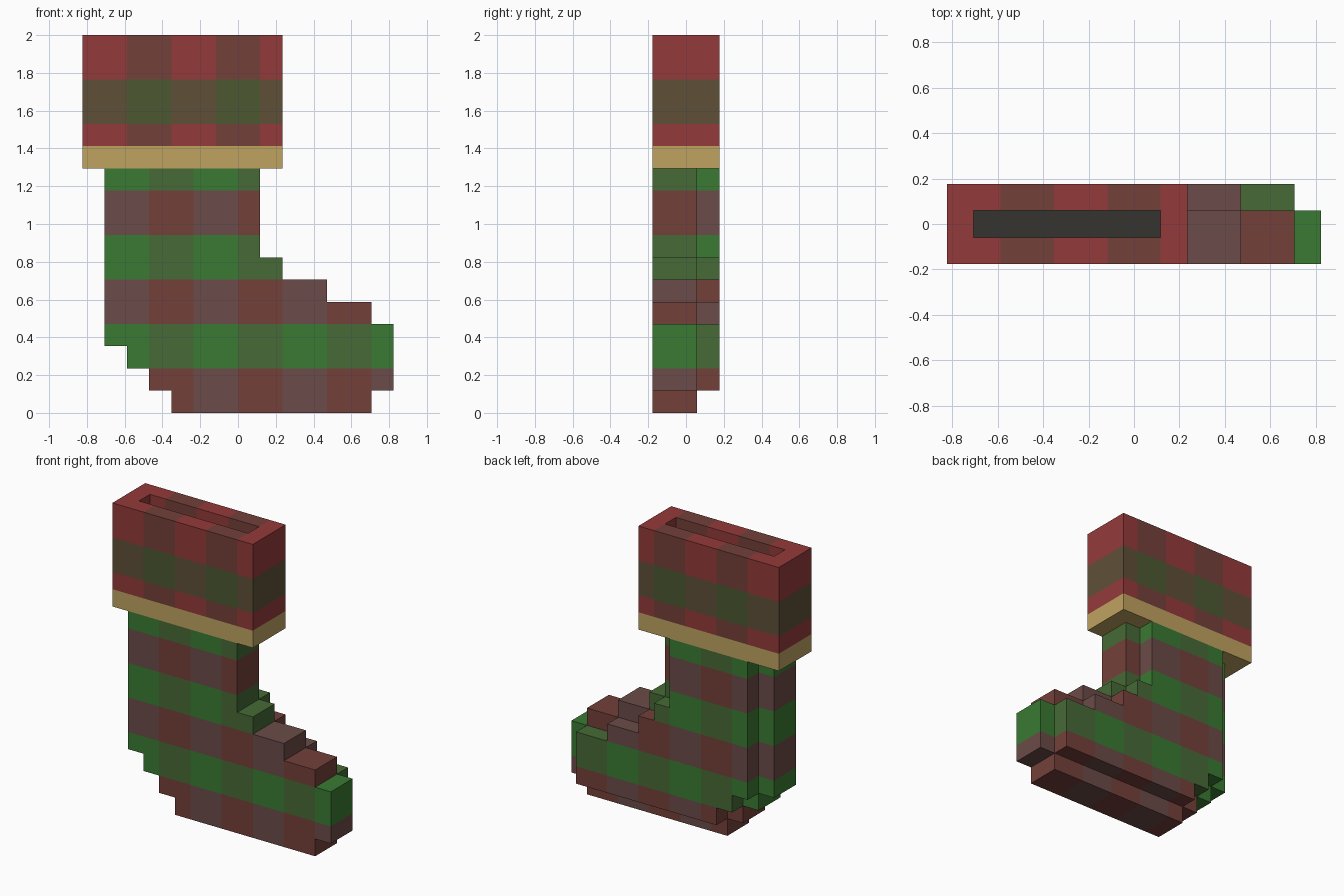
import bpy, bmesh
from mathutils import Vector

if "Cube" in bpy.data.objects:
    bpy.data.objects.remove(bpy.data.objects["Cube"])

U = 2 / 17  # size of one block


def material(name, hex_code):
    mat = bpy.data.materials.new(name)
    srgb = [int(hex_code[i:i + 2], 16) / 255 for i in (0, 2, 4)]
    mat.diffuse_color = [((c + 0.055) / 1.055) ** 2.4 for c in srgb] + [1]
    mat.use_nodes = True
    mat.node_tree.nodes["Principled BSDF"].inputs["Base Color"].default_value = mat.diffuse_color
    return mat


MATS = [material(*m) for m in (
    ("red", "943a3a"), ("dark red", "74403a"),
    ("olive brown", "5f5038"), ("olive green", "4c5831"),
    ("gold", "bfa260"),
    ("green", "3a7a33"), ("dark green", "466a36"),
    ("grey brown", "6b4b48"), ("dark interior", "35342e"))]
RED, DARK_RED, OLIVE_BROWN, OLIVE_GREEN, GOLD, GREEN, DARK_GREEN, GREY_BROWN, DARK = range(9)

# Left and right end of each block row of the foot and leg, from the sole up
FRONT_ROWS = [(-3, 6), (-4, 7), (-5, 7), (-6, 7), (-6, 6), (-6, 4), (-6, 2)] + [(-6, 1)] * 4
BACK_ROWS = [(0, 0), (-3, 6), (-4, 6), (-5, 6), (-5, 4), (-5, 2), (-5, 1)] + [(-5, 0)] * 4


def in_leg(x, y, z):
    if not (0 <= z < 11 and 0 <= y < 3):
        return False
    left, right = (BACK_ROWS if y == 2 else FRONT_ROWS)[z]
    return left <= x < right


def in_cuff(x, y, z):
    opening = z == 16 and y == 1 and -6 <= x < 1
    return -7 <= x < 2 and 0 <= y < 3 and 11 <= z < 17 and not opening


def leg_colour(x, y, z, normal):
    odd = (x + 6) // 2 % 2
    if z // 2 % 2:  # green bands
        return DARK_GREEN if odd else GREEN
    return DARK_RED if odd else GREY_BROWN


def cuff_colour(x, y, z, normal):
    odd = (x + 7) // 2 % 2
    if z == 11:
        return GOLD
    if z < 16 and normal.z > 0:  # floor of the opening
        return DARK
    if z in (13, 14):
        return OLIVE_GREEN if odd else OLIVE_BROWN
    return DARK_RED if odd else RED


def build(name, inside, colour):
    """Skin the blocks of one part, then merge flat areas of one colour."""
    bm = bmesh.new()
    for x in range(-7, 7):
        for y in range(3):
            for z in range(17):
                if not inside(x, y, z):
                    continue
                for axis in range(3):
                    for sign in (-1, 1):
                        n = Vector((0, 0, 0))
                        n[axis] = sign
                        near = (x + int(n.x), y + int(n.y), z + int(n.z))
                        if in_leg(*near) or in_cuff(*near):
                            continue
                        a, b = Vector((0, 0, 0)), Vector((0, 0, 0))
                        a[(axis + 1) % 3] = 0.5
                        b[(axis + 2) % 3] = 0.5 * sign
                        c = Vector((x + 0.5, y - 1, z + 0.5)) + n / 2
                        corners = (c - a - b, c + a - b, c + a + b, c - a + b)
                        face = bm.faces.new([bm.verts.new(p * U) for p in corners])
                        face.material_index = colour(x, y, z, n)
    bmesh.ops.remove_doubles(bm, verts=bm.verts, dist=0.001)
    bmesh.ops.dissolve_limit(bm, angle_limit=0.01, verts=bm.verts, edges=bm.edges,
                             delimit={'MATERIAL'})
    mesh = bpy.data.meshes.new(name)
    bm.to_mesh(mesh)
    bm.free()
    for mat in MATS:
        mesh.materials.append(mat)
    bpy.context.collection.objects.link(bpy.data.objects.new(name, mesh))


# Striped leg and foot, and the wide cuff with its gold trim and opening
build("leg_and_foot", in_leg, leg_colour)
build("cuff", in_cuff, cuff_colour)
